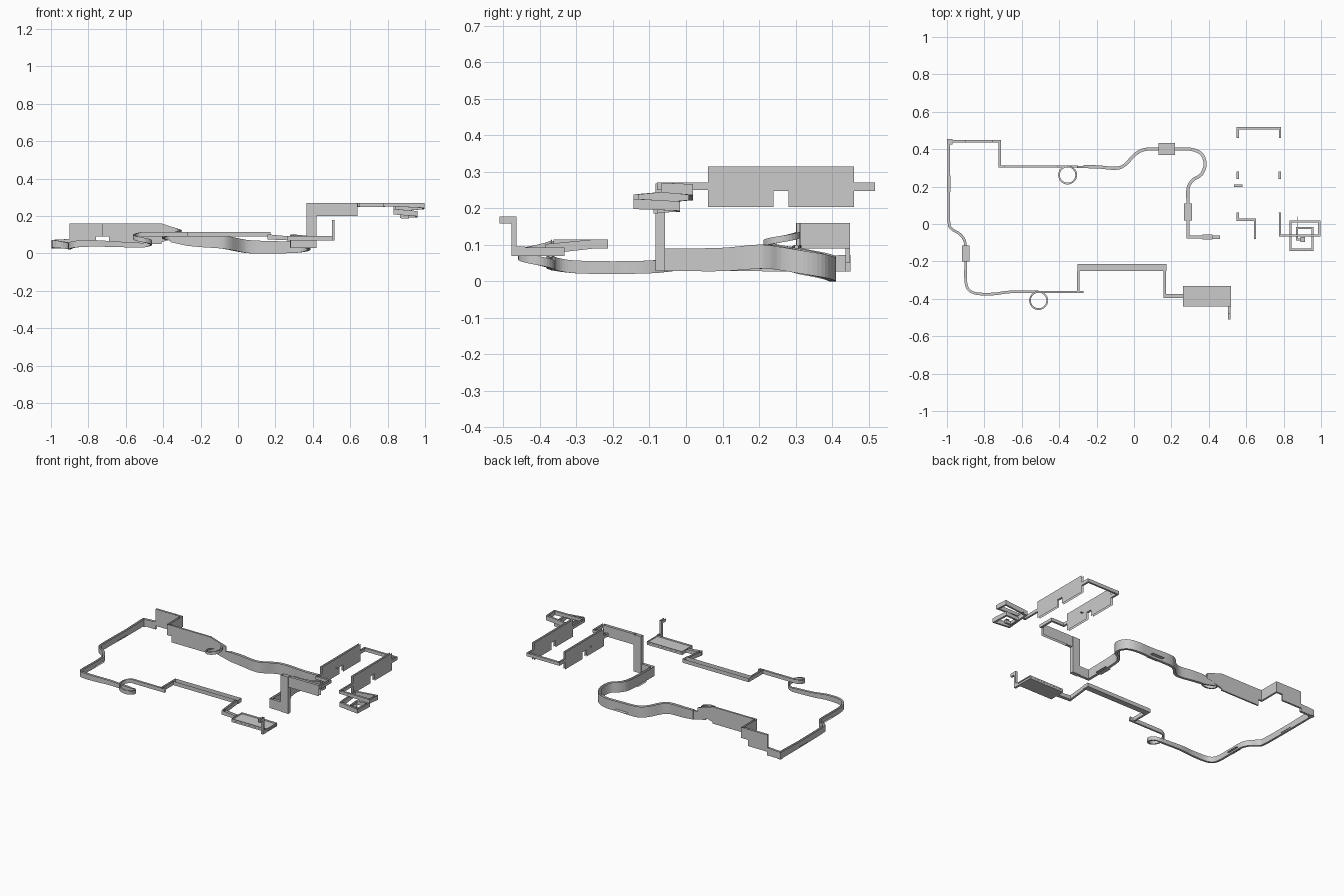
import bpy, math
from mathutils import Vector


def mesh_obj(name, verts, faces):
    me = bpy.data.meshes.new(name)
    me.from_pydata(verts, [], faces)
    me.update()
    ob = bpy.data.objects.new(name, me)
    bpy.context.collection.objects.link(ob)
    return ob


def channel(name, pts, width, floor=True, caps=False):
    """U-shaped trough along (x, y, z_bottom, height) points with mitred corners."""
    P = [Vector(p[:2]) for p in pts]
    verts, faces = [], []
    for i, p in enumerate(pts):
        a = (P[i] - P[i - 1]).normalized() if i else None
        b = (P[i + 1] - P[i]).normalized() if i < len(P) - 1 else None
        a, b = a or b, b or a
        na, nb = Vector((-a.y, a.x)), Vector((-b.y, b.x))
        m = (na + nb).normalized()
        off = m * (width / 2 / max(m.dot(na), 0.5))
        l, r = P[i] + off, P[i] - off
        z0, z1 = p[2], p[2] + p[3]
        verts += [(l.x, l.y, z1), (l.x, l.y, z0), (r.x, r.y, z0), (r.x, r.y, z1)]
    for i in range(len(P) - 1):
        for k in range(3):
            if k == 1 and not floor:
                continue
            c = 4 * i + k
            faces.append((c, c + 1, c + 5, c + 4))
    if caps:
        n = len(verts)
        faces += [(0, 1, 2, 3), (n - 1, n - 2, n - 3, n - 4)]
    return mesh_obj(name, verts, faces)


def smooth(pts, n=5):
    """Catmull-Rom through 4-component points."""
    out = []
    q = [pts[0]] + pts + [pts[-1]]
    for i in range(len(pts) - 1):
        p0, p1, p2, p3 = (Vector(v) for v in q[i:i + 4])
        for k in range(n):
            t = k / n
            out.append(tuple(0.5 * (2 * p1 + (p2 - p0) * t + (2 * p0 - 5 * p1 + 4 * p2 - p3) * t * t
                                    + (3 * p1 - p0 - 3 * p2 + p3) * t ** 3)))
    return out + [tuple(pts[-1])]


def helix(cx, cy, r, a0, turn, z0, z1, h, n=32):
    return [(cx + r * math.cos(a0 + turn * 2 * math.pi * i / n),
             cy + r * math.sin(a0 + turn * 2 * math.pi * i / n),
             z0 + (z1 - z0) * i / n, h) for i in range(n + 1)]


def plate(name, x0, x1, y0, y1, z):
    return mesh_obj(name, [(x0, y0, z), (x1, y0, z), (x1, y1, z), (x0, y1, z)], [(0, 1, 2, 3)])


# Winding high-walled trench
channel("winding_trench", [(.42, -.07, .028, .062), (.289, -.07, .028, .062)] + smooth([
    (.289, .0, .028, .062), (.289, .1, .028, .064), (.289, .19, .034, .066), (.315, .235, .034, .065),
    (.36, .265, .030, .064), (.38, .32, .020, .064), (.36, .375, .010, .064), (.30, .40, .002, .064),
    (.20, .40, .0, .065), (.07, .40, .0, .07), (.01, .375, .008, .07), (-.05, .315, .02, .07),
    (-.10, .298, .027, .068), (-.19, .305, .033, .066), (-.27, .307, .04, .06)]), .017, caps=True)

# Upper spiral
channel("upper_spiral_entry", [(-.27, .305, .04, .06), (-.36, .307, .06, .03)], .01)
channel("upper_spiral", helix(-.355, .262, .046, math.pi / 2, 1, .068, .12, .018), .009)

# Tall back corridor
channel("back_corridor_taper", [(-.30, .307, .09, .035), (-.41, .307, .06, .10)], .01)
channel("back_corridor", [(-.41, .307, .05, .11), (-.69, .307, .05, .11)], .01, caps=True)
channel("back_corridor_bend", [(-.69, .307, .09, .07), (-.718, .307, .09, .07),
                               (-.718, .443, .09, .07), (-.76, .443, .09, .07)], .012)
channel("back_drop_shaft", [(-.76, .443, .05, .11), (-.90, .443, .05, .11)], .012, caps=True)

# Low left path, curving round to the front
channel("left_path", [(-.90, .443, .027, .05), (-.99, .443, .027, .045)] + smooth([
    (-.99, .26, .027, .04), (-.99, .02, .03, .04), (-.975, -.025, .03, .04), (-.93, -.055, .026, .036),
    (-.903, -.10, .022, .035), (-.90, -.20, .02, .035), (-.90, -.30, .022, .035),
    (-.885, -.35, .028, .035), (-.84, -.372, .034, .036), (-.75, -.374, .036, .034),
    (-.66, -.363, .034, .03), (-.51, -.363, .03, .026)]), .014)
plate("left_corner_pad", -1.0, -.97, .425, .455, .027)

# Lower spiral
channel("lower_spiral", helix(-.51, -.409, .046, math.pi / 2, -1, .03, .09, .025), .009)

# Front path
channel("front_path_start", [(-.51, -.363, .09, .025), (-.27, -.363, .09, .025)], .012)
channel("front_path", [(-.297, -.363, .09, .025), (-.297, -.25, .09, .025)], .013)
channel("front_wide_path", [(-.303, -.232, .09, .025), (.174, -.232, .09, .025)], .038, caps=True)
channel("front_path_exit", [(.164, -.25, .09, .025), (.164, -.385, .075, .027)], .014)
channel("front_path_ramp", [(.157, -.385, .075, .027), (.262, -.385, .07, .022)], .022)

# Front hall with rising end shaft
channel("front_hall", [(.262, -.387, .07, .022), (.515, -.387, .07, .022)], .108, caps=True)
channel("end_passage", [(.509, -.44, .07, .025), (.509, -.464, .07, .025)], .014)
channel("end_shaft", [(.509, -.464, .07, .108), (.509, -.478, .07, .108)], .014, caps=True)
channel("end_exit", [(.509, -.478, .158, .02), (.509, -.511, .158, .02)], .014)

# Rising shaft on the right and high corridor
channel("rising_shaft", [(.365, -.07, .028, .24), (.42, -.07, .028, .24)], .026, caps=True)
channel("shaft_ledge", [(.42, -.07, .20, .07), (.46, -.07, .20, .07)], .018)
channel("high_corridor", [(.46, -.07, .20, .07), (.64, -.07, .20, .07)], .018, floor=False)
channel("high_link", [(.647, -.08, .25, .02), (.647, .022, .25, .02),
                      (.555, .022, .25, .02), (.555, .06, .25, .02)], .013)

# Two upper rooms of tall parallel sheets, each with a doorway in the middle
for side, x in (("left", .555), ("right", .78)):
    for end, y0, y1 in (("front", .06, .24), ("rear", .28, .46)):
        channel(f"{side}_room_{end}_wall", [(x, y0, .203, .112), (x, y1, .203, .112)], .014, floor=False)
        plate(f"{side}_room_{end}_sill", x - .007, x + .007, y0 - .002, y0 + .002, .25)
    channel(f"{side}_room_lintel", [(x, .24, .247, .068), (x, .28, .247, .068)], .014)
plate("left_room_step", .535, .58, .199, .211, .256)

# High passage joining the rooms, and the passage leaving them
channel("rear_link", [(.555, .46, .248, .022), (.555, .512, .248, .022),
                      (.78, .512, .248, .022), (.78, .46, .248, .022)], .012)
channel("front_link", [(.78, .06, .25, .02), (.78, -.062, .25, .02), (.84, -.062, .25, .02)], .012)

# Descending square spiral
channel("square_spiral", [
    (.84, -.062, .25, .02), (.99, -.062, .243, .027), (.99, .013, .236, .03), (.837, .013, .222, .03),
    (.837, -.138, .208, .03), (.955, -.138, .198, .028), (.955, -.022, .193, .026),
    (.872, -.022, .19, .022), (.872, -.083, .188, .02), (.915, -.083, .186, .02)], .012, caps=True)
plate("square_spiral_pad", .89, .915, -.095, -.07, .21)
plate("square_spiral_fin", .874, .878, -.02, .04, .22)

# Floor pads beside the path
for i, (x0, x1, y0, y1, z) in enumerate([
        (.267, .311, .02, .11, .03), (.13, .218, .37, .432, .014),
        (-.92, -.88, -.2, -.115, .03), (-1.0, -.98, .17, .26, .035)]):
    plate(f"side_pad_{i + 1}", x0, x1, y0, y1, z)
plate("hall_rim", .262, .519, -.442, -.332, .082)
